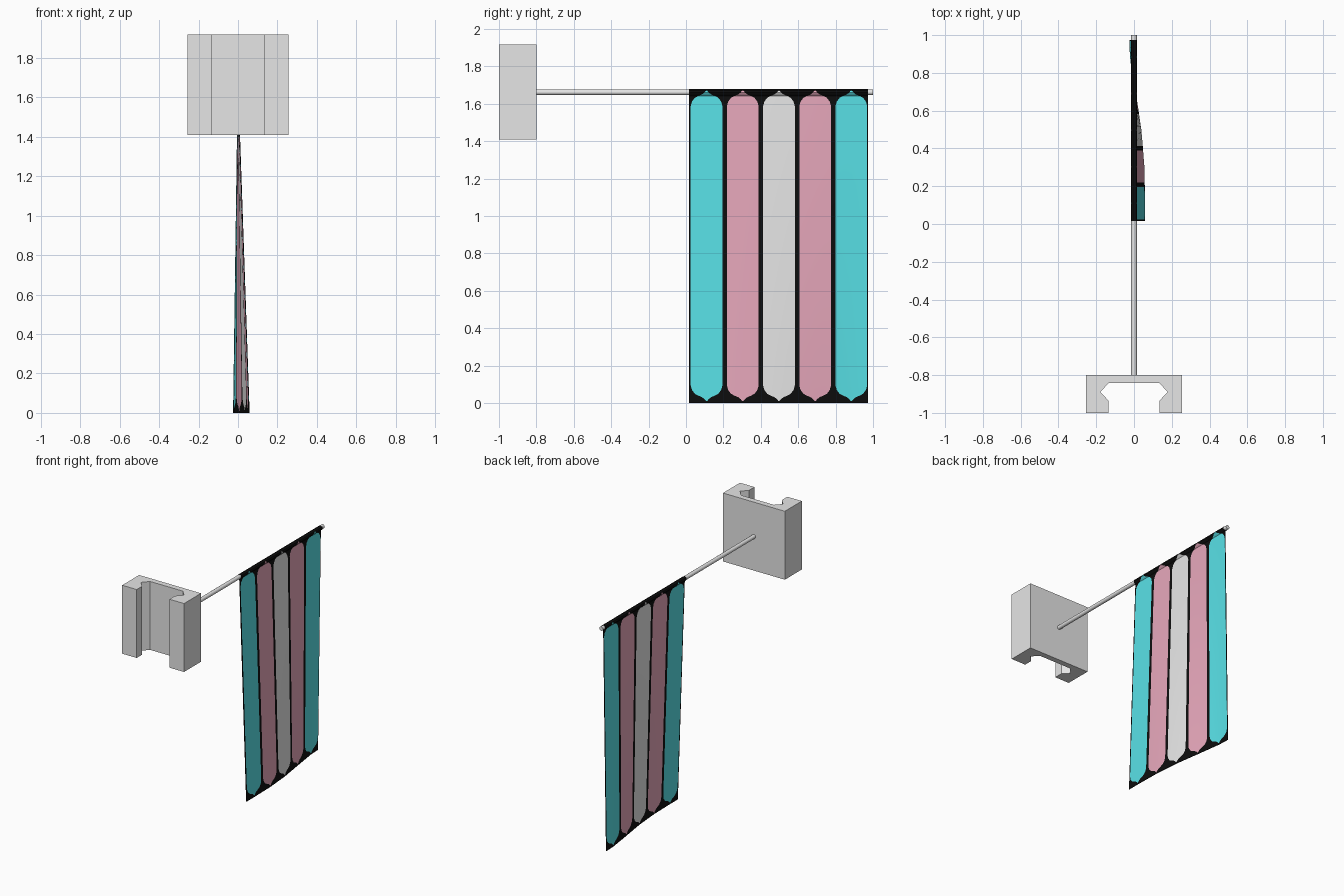
import bpy, bmesh, math
from mathutils import Matrix

if "Cube" in bpy.data.objects:
    bpy.data.objects.remove(bpy.data.objects["Cube"])


def material(name, rgb):
    m = bpy.data.materials.new(name)
    m.diffuse_color = (*rgb, 1)
    m.use_nodes = True
    m.node_tree.nodes["Principled BSDF"].inputs["Base Color"].default_value = m.diffuse_color
    return m


GREY = material("light grey", (0.79, 0.79, 0.79))
BLACK = material("black", (0.004, 0.004, 0.004))
CYAN = material("cyan", (0.105, 0.80, 0.85))
PINK = material("pink", (0.80, 0.39, 0.50))
WHITE = material("off white", (0.82, 0.82, 0.82))


def finish(name, bm, mats, smooth=False):
    bmesh.ops.recalc_face_normals(bm, faces=bm.faces)
    me = bpy.data.meshes.new(name)
    bm.to_mesh(me)
    bm.free()
    for m in mats:
        me.materials.append(m)
    ob = bpy.data.objects.new(name, me)
    bpy.context.collection.objects.link(ob)
    if smooth:
        bpy.ops.object.select_all(action='DESELECT')
        ob.select_set(True)
        bpy.context.view_layer.objects.active = ob
        bpy.ops.object.shade_smooth_by_angle(angle=math.radians(35))
    return ob


# Wall bracket: mirrored C-shaped profile, extruded upwards
half = [(0.255, -0.8), (0.255, -1.0), (0.135, -1.0), (0.135, -0.935),
        (0.178, -0.89), (0.135, -0.842)]
outline = half + [(-x, y) for x, y in reversed(half)]
bm = bmesh.new()
base = bm.faces.new([bm.verts.new((x, y, 1.408)) for x, y in outline])
ext = bmesh.ops.extrude_face_region(bm, geom=[base])["geom"]
bmesh.ops.translate(bm, verts=[v for v in ext if isinstance(v, bmesh.types.BMVert)],
                    vec=(0, 0, 0.51))
finish("bracket", bm, [GREY])

# Pole
POLE_Z = 1.662
bm = bmesh.new()
bmesh.ops.create_cone(bm, cap_ends=True, segments=16, radius1=0.015, radius2=0.015, depth=1.81,
                      matrix=Matrix.Translation((0, 0.095, POLE_Z)) @ Matrix.Rotation(math.pi / 2, 4, 'X'))
finish("pole", bm, [GREY], True)

# Flag: a double-sided cloth looped over the pole, with pointed stripes
SLEEVE, Y0, Y1 = 0.017, 0.017, 0.973
TIP_LOW, TIP_HIGH = 0.01, 0.67 + 1.002
TIP = [(0, 0.002), (0.012, 0.012), (0.022, 0.025), (0.03, 0.045),
       (0.04, 0.063), (0.06, 0.078), (0.085, 0.085)]


def half_width(z):
    d = min(z - TIP_LOW, TIP_HIGH - z)
    if d <= 0:
        return TIP[0][1]
    for (a, wa), (b, wb) in zip(TIP, TIP[1:]):
        if d <= b:
            return wa + (wb - wa) * (d - a) / (b - a)
    return TIP[-1][1]


def sway(y, z):
    t = (y - Y0) / (Y1 - Y0)
    return (0.017 + 0.04 * math.cos(math.pi * t ** 1.6)) * max(0, 1 - z / 1.645)


def thickness(z):
    return max(0.002, math.sqrt(max(0, SLEEVE ** 2 - (z - POLE_Z) ** 2)))


heights = [0] + [TIP_LOW + d for d, _ in TIP]
heights += [0.095 + (1.587 - 0.095) * i / 12 for i in range(1, 12)]
heights += [TIP_HIGH - d for d, _ in reversed(TIP)]
rows = [(z, 1) for z in heights] + [(POLE_Z + SLEEVE, 0)] + [(z, -1) for z in reversed(heights)]

bm = bmesh.new()
grid = []
for z, side in rows:
    w = half_width(z)
    ys = [Y0]
    for i in range(5):
        ys += [0.11 + 0.1935 * i + w * f for f in (-1, -0.5, 0, 0.5, 1)]
    ys.append(Y1)
    grid.append([bm.verts.new((sway(y, z) + side * thickness(z), y, z)) for y in ys])

n, cols = len(rows), len(grid[0])
stripe_mats = [1, 2, 3, 2, 1]
for r in range(n):
    a, b = grid[r], grid[(r + 1) % n]
    zm = (rows[r][0] + rows[(r + 1) % n][0]) / 2
    for c in range(cols - 1):
        f = bm.faces.new((a[c], a[c + 1], b[c + 1], b[c]))
        in_stripe = c > 0 and (c - 1) % 5 < 4 and c < cols - 2
        if in_stripe and TIP_LOW < zm < TIP_HIGH:
            f.material_index = stripe_mats[(c - 1) // 5]
# Side edges of the cloth
for c in (0, cols - 1):
    for r in range(n // 2):
        loop = [grid[r][c], grid[r + 1][c], grid[n - 2 - r][c], grid[n - 1 - r][c]]
        bm.faces.new(list(dict.fromkeys(loop)))
finish("flag", bm, [BLACK, CYAN, PINK, WHITE], True)
